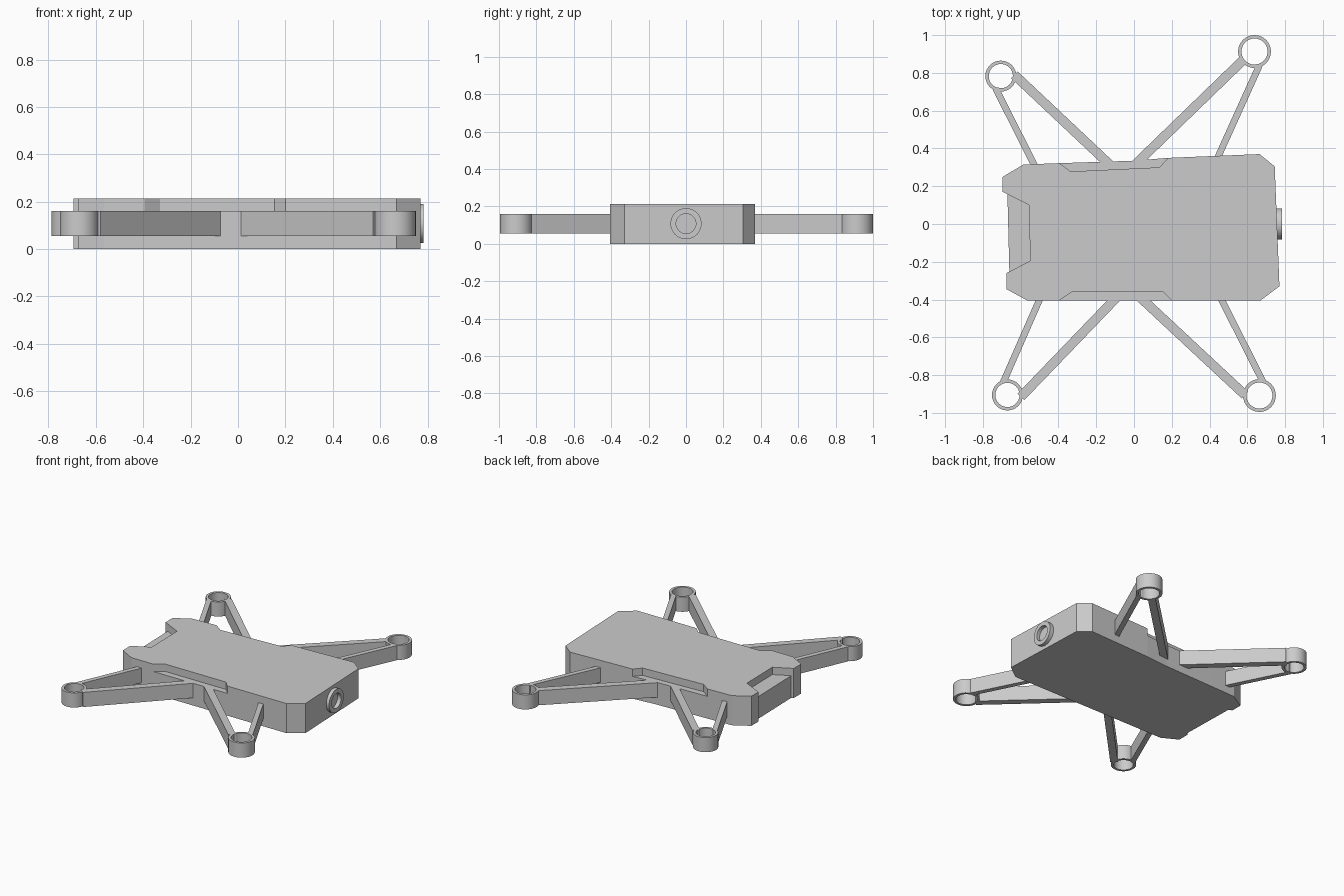
import bpy
import bmesh
from math import cos, sin, pi
from mathutils import Vector, Matrix

cube = bpy.data.objects.get("Cube")
if cube:
    bpy.data.objects.remove(cube, do_unlink=True)

grey = bpy.data.materials.new("light grey plastic")
grey.use_nodes = True
COLOUR = (0.6, 0.6, 0.6, 1)
grey.diffuse_color = COLOUR
grey.node_tree.nodes["Principled BSDF"].inputs["Base Color"].default_value = COLOUR

HEIGHT = 0.213               # top of the body
ARM_LOW, ARM_TOP = 0.055, 0.16   # arms, also the recess floor


def finish(name, bm):
    bmesh.ops.recalc_face_normals(bm, faces=bm.faces)
    mesh = bpy.data.meshes.new(name)
    bm.to_mesh(mesh)
    bm.free()
    mesh.materials.append(grey)
    obj = bpy.data.objects.new(name, mesh)
    bpy.context.collection.objects.link(obj)
    return obj


def prism(name, outline, low, high):
    """Extrude a flat outline from low to high."""
    bm = bmesh.new()
    base = bm.faces.new([bm.verts.new((x, y, low)) for x, y in outline])
    side = bmesh.ops.extrude_face_region(bm, geom=[base])
    top = [v for v in side["geom"] if isinstance(v, bmesh.types.BMVert)]
    bmesh.ops.translate(bm, verts=top, vec=(0, 0, high - low))
    return finish(name, bm)


def tube(name, outer, inner, low, high, place, sides=32):
    """Hollow ring spun around its own axis, then placed."""
    bm = bmesh.new()
    section = [(outer, low), (outer, high), (inner, high), (inner, low)]
    rings = [[bm.verts.new((r * cos(2 * pi * i / sides), r * sin(2 * pi * i / sides), z))
              for r, z in section] for i in range(sides)]
    for i, a in enumerate(rings):
        b = rings[(i + 1) % sides]
        for j in range(4):
            k = (j + 1) % 4
            bm.faces.new((a[j], b[j], b[k], a[k]))
    bmesh.ops.transform(bm, matrix=place, verts=bm.verts)
    obj = finish(name, bm)
    bpy.ops.object.select_all(action="DESELECT")
    obj.select_set(True)
    bpy.context.view_layer.objects.active = obj
    bpy.ops.object.shade_smooth_by_angle()
    return obj


def strut(name, hub, radius, start, end, width):
    """Flat bar from the rim of a hub into the side of the body."""
    hub, start, end = Vector(hub), Vector(start), Vector(end)
    start = hub + (start - hub).normalized() * (radius - 0.01)
    along = (end - start).normalized()
    end = end + along * 0.03
    across = Vector((-along.y, along.x)) * width / 2
    prism(name, [start - across, end - across, end + across, start + across],
          ARM_LOW, ARM_TOP)


# Body with chamfered corners
body = prism("body", [
    (-0.695, 0.25), (-0.585, 0.315), (-0.395, 0.322), (0, 0.335), (0.18, 0.35),
    (0.665, 0.37), (0.745, 0.305), (0.77, -0.33), (0.67, -0.405), (-0.565, -0.405),
    (-0.675, -0.345), (-0.675, -0.26), (-0.66, -0.252), (-0.67, 0.157),
    (-0.695, 0.17)], 0, HEIGHT)

# Shallow recesses in the top: one on each long side and one at the tail
recesses = {
    "front": [(-0.395, -0.405), (-0.33, -0.36), (0.155, -0.36), (0.2, -0.405),
              (0.2, -0.5), (-0.395, -0.5)],
    "back": [(-0.395, 0.322), (-0.335, 0.278), (0.135, 0.3), (0.18, 0.35),
             (0.18, 0.5), (-0.395, 0.5)],
    "tail": [(-0.675, -0.26), (-0.55, -0.195), (-0.555, 0.1), (-0.695, 0.17),
             (-0.8, 0.17), (-0.8, -0.26)],
}
for side, outline in recesses.items():
    cutter = prism(side + "_recess_cutter", outline, ARM_TOP, HEIGHT + 0.1)
    cutter.hide_render = True
    cut = body.modifiers.new(side + "_recess", "BOOLEAN")
    cut.operation = "DIFFERENCE"
    cut.solver = "EXACT"
    cut.object = cutter
    bpy.context.view_layer.objects.active = body
    bpy.ops.object.modifier_apply(modifier=cut.name)
    bpy.data.objects.remove(cutter, do_unlink=True)

# Arms: hub centre, hub radius, then outer and inner strut as (hub end, body end)
arms = {
    "back_right": ((-0.705, 0.783), 0.082,
                   ((-0.738, 0.70), (-0.53, 0.317)), ((-0.63, 0.79), (-0.145, 0.33))),
    "back_left": ((0.638, 0.913), 0.087,
                  ((0.67, 0.825), (0.447, 0.36)), ((0.57, 0.862), (0.03, 0.338))),
    "front_right": ((-0.67, -0.905), 0.082,
                    ((-0.695, -0.825), (-0.5, -0.4)), ((-0.6, -0.915), (-0.103, -0.4))),
    "front_left": ((0.664, -0.908), 0.087,
                   ((0.685, -0.82), (0.463, -0.4)), ((0.59, -0.905), (0.045, -0.4))),
}
for corner, (hub, radius, outer, inner) in arms.items():
    tube(corner + "_motor_ring", radius, radius - 0.018, ARM_LOW, ARM_TOP,
         Matrix.Translation((*hub, 0)))
    strut(corner + "_outer_strut", hub, radius, *outer, 0.035)
    strut(corner + "_inner_strut", hub, radius, *inner, 0.05)

# Camera ring on the end face
tube("camera_ring", 0.083, 0.053, 0.74, 0.783,
     Matrix.Translation((0, 0, 0.108)) @ Matrix.Rotation(pi / 2, 4, "Y"))
